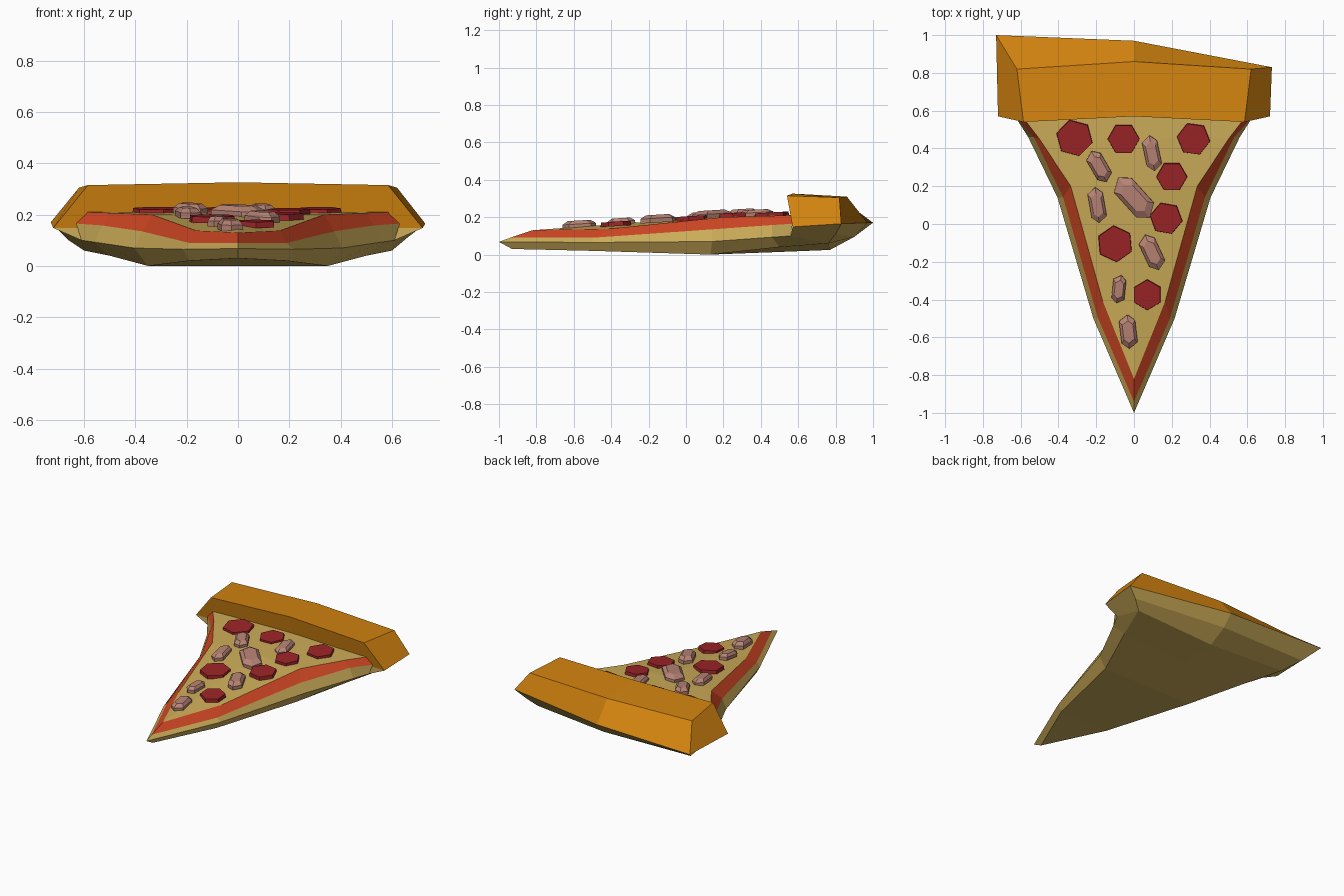
import bpy, bmesh, math
from mathutils import Matrix, Vector

if "Cube" in bpy.data.objects:
    bpy.data.objects.remove(bpy.data.objects["Cube"])


def material(name, rgb):
    m = bpy.data.materials.new(name)
    m.diffuse_color = (*rgb, 1)
    m.use_nodes = True
    m.node_tree.nodes["Principled BSDF"].inputs["Base Color"].default_value = m.diffuse_color
    return m


DOUGH = material("dough_and_cheese", (0.60, 0.41, 0.098))
SAUCE = material("tomato_sauce", (0.63, 0.062, 0.017))
CRUST = material("baked_crust", (0.65, 0.23, 0.005))
PEPPERONI = material("pepperoni_red", (0.33, 0.017, 0.021))
SAUSAGE = material("sausage_pink", (0.48, 0.23, 0.178))


def finish(name, bm, mats):
    bmesh.ops.remove_doubles(bm, verts=bm.verts, dist=0.0005)
    bmesh.ops.dissolve_degenerate(bm, edges=bm.edges, dist=0.0005)
    bmesh.ops.recalc_face_normals(bm, faces=bm.faces)
    me = bpy.data.meshes.new(name)
    bm.to_mesh(me)
    bm.free()
    for m in mats:
        me.materials.append(m)
    ob = bpy.data.objects.new(name, me)
    bpy.context.collection.objects.link(ob)
    return ob


def strip(bm, rail_a, rail_b, index):
    """Quads between two rails of points."""
    a = [bm.verts.new(p) for p in rail_a]
    b = [bm.verts.new(p) for p in rail_b]
    for i in range(len(a) - 1):
        bm.faces.new((a[i], a[i + 1], b[i + 1], b[i])).material_index = index


def cheese_z(y):
    return min(0.13 + 0.074 * (y + 0.82), 0.212)


# Slice body: rails from tip to crust (half-width, y, z)
low = [(0, -.93, .03), (.19, -.5, .02), (.35, .13, 0), (.50, .50, .04), (.60, .76, .06)]
mid = [(0, -1, .068), (.215, -.5, .065), (.405, .14, .07), (.56, .46, .093), (.61, .56, .10)]
sauce_low = [(0, -.94, .09), (.19, -.5, .09), (.375, .14, .135), (.53, .46, .158), (.63, .57, .165)]
sauce_top = [(0, -.82, .13), (.165, -.41, .138), (.335, .20, .20), (.50, .45, .207), (.60, .58, .21)]
low_centre = [(0, y, z) for _, y, z in low[:-1]] + [(0, .77, .025)]
low_centre[3] = (0, .50, .014)
cheese_centre = [(0, y, cheese_z(y)) for _, y, _ in sauce_top]
rails = [low_centre, low, mid, sauce_low, sauce_top, cheese_centre]

bm = bmesh.new()
for side in (1, -1):
    flipped = [[(side * x, y, z) for x, y, z in r] for r in rails]
    for k in range(5):
        strip(bm, flipped[k], flipped[k + 1], 1 if k == 3 else 0)
finish("slice_body", bm, [DOUGH, SAUCE])

# Crust: three cross-sections (left, middle, right), browned above, pale below
end = [(.72, .57, .148), (.585, .54, .315), (.62, .82, .305), (.73, .83, .165),
       (.66, .80, .11), (.60, .76, .06), (.61, .56, .10)]
centre = [(0, .59, .15), (0, .57, .326), (0, .86, .31), (0, .97, .17),
          (0, .90, .095), (0, .77, .025), (0, .60, .02)]
left = [(-x, y, z) for x, y, z in end]
left[3] = (-.73, 1.0, .17)
left[4] = (-.66, .89, .10)
bm = bmesh.new()
for k in range(7):
    j = (k + 1) % 7
    strip(bm, [s[k] for s in (left, centre, end)],
          [s[j] for s in (left, centre, end)], 0 if k < 3 else 1)
for s in (left, end):
    bm.faces.new([bm.verts.new(p) for p in s[:4]])
    bm.faces.new([bm.verts.new(s[i]) for i in (0, 3, 4, 5, 6)]).material_index = 1
finish("crust", bm, [CRUST, DOUGH])

TILT = Matrix.Rotation(math.radians(3.5), 4, 'X')

# Pepperoni: six-sided discs (x, y, radius, turn)
discs = [(-.315, .455, .100, 15), (-.055, .45, .086, 30), (.315, .45, .090, 22),
         (.20, .25, .083, 30), (.17, .03, .088, 20), (-.10, -.105, .098, 5),
         (.07, -.375, .082, 0)]
for i, (x, y, r, turn) in enumerate(discs):
    bm = bmesh.new()
    place = (Matrix.Translation((x, y, cheese_z(y) + .001)) @ TILT
             @ Matrix.Rotation(math.radians(turn), 4, 'Z'))
    bmesh.ops.create_cone(bm, cap_ends=True, segments=6, radius1=r, radius2=r * .97,
                          depth=.024, matrix=place)
    finish(f"pepperoni_{i + 1}", bm, [PEPPERONI])

# Sausage bits: long six-sided chunks with a smaller top (x, y, length, width, height, turn)
chunks = [(-.185, .305, .18, .085, .032, 30), (-.195, .10, .19, .08, .030, 10),
          (0, .14, .27, .12, .036, 42), (.095, .375, .19, .08, .028, 12),
          (.095, -.15, .20, .09, .034, 25), (-.08, -.345, .15, .068, .030, -6),
          (-.03, -.57, .18, .085, .034, 7)]
for i, (x, y, length, w, h, turn) in enumerate(chunks):
    bm = bmesh.new()
    place = (Matrix.Translation((x, y, cheese_z(y))) @ TILT
             @ Matrix.Rotation(math.radians(turn), 4, 'Z'))
    outline = [(.5, .32), (.08, .5), (-.5, .34), (-.5, -.32), (-.08, -.5), (.5, -.34)]
    rings = []
    for scale, z in ((1, -.008), (1, h * .45), (.66, h)):
        rings.append([bm.verts.new(place @ Vector((u * w * scale, v * length * scale, z)))
                      for u, v in outline])
    for a, b in zip(rings, rings[1:]):
        for k in range(6):
            bm.faces.new((a[k], a[(k + 1) % 6], b[(k + 1) % 6], b[k]))
    bm.faces.new(rings[0])
    bm.faces.new(rings[-1])
    finish(f"sausage_bit_{i + 1}", bm, [SAUSAGE])
